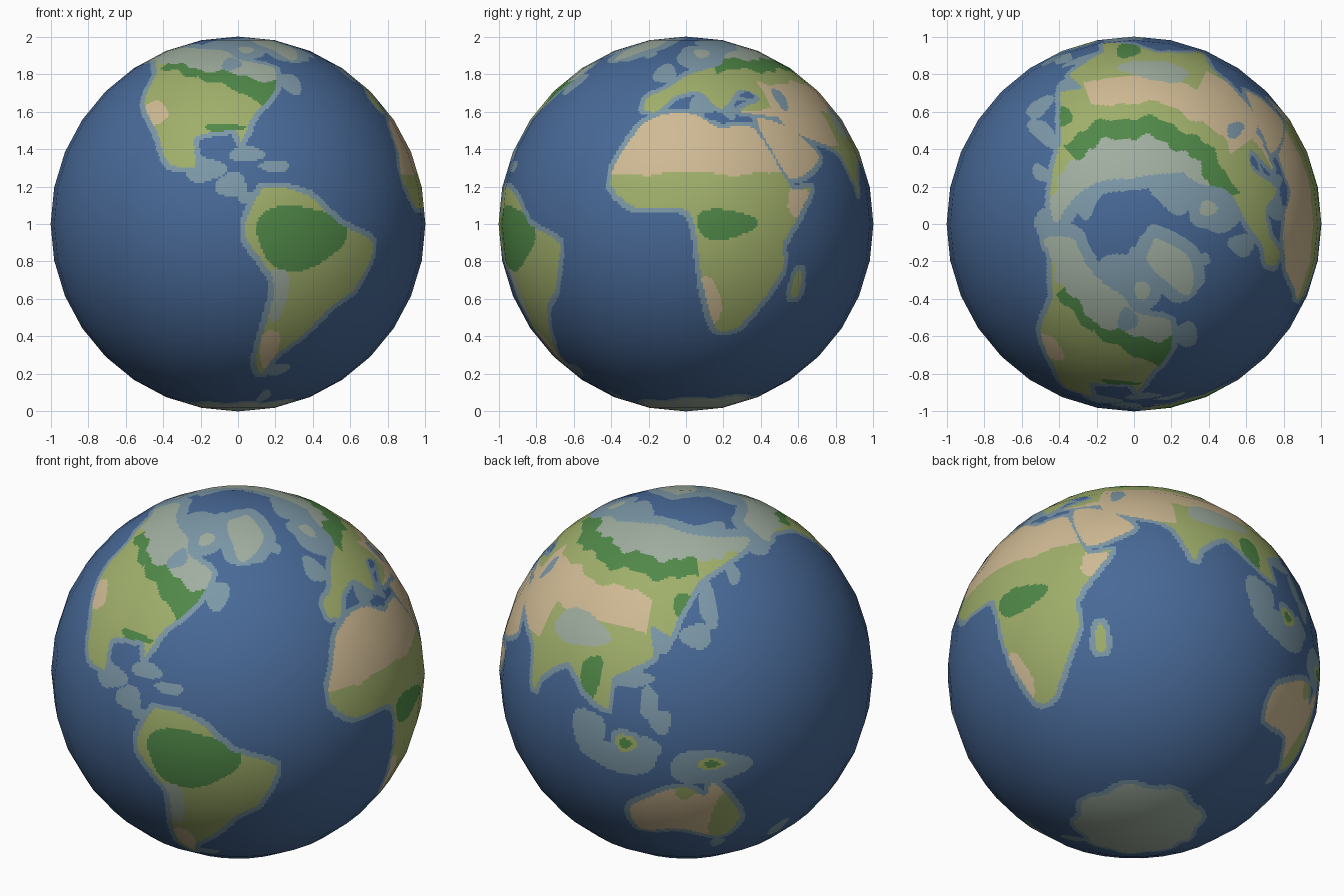
import bpy, math
from mathutils import Vector

if "Cube" in bpy.data.objects:
    bpy.data.objects.remove(bpy.data.objects["Cube"])

SEG, RINGS, K = 32, 16, 16          # coarse ball, and how finely each facet is cut for paint
C, R = SEG * K, RINGS * K
FRONT_LON = -82                     # longitude that faces -y
OCEAN, SHELF, TUNDRA, GREEN, FOREST, DESERT = range(6)
COLOURS = {"ocean_blue": "486997", "shelf_blue": "7c98a7", "tundra_grey": "a0aea0",
           "grass_green": "a0af6b", "forest_green": "508848", "desert_tan": "cfba94"}
LAND, SEA = (TUNDRA, GREEN, FOREST, DESERT), (OCEAN,)
ANY = (OCEAN, SHELF) + LAND
grid = [[OCEAN] * C for _ in range(R)]


def latitude(r):
    return 90 - (r + 0.5) * 180 / R


def longitude(c):
    return ((c + 0.5) * 360 / C + FRONT_LON + 180) % 360 - 180


def fill(colour, over, pts):
    """Scanline fill of an outline, only on top of the listed colours."""
    for r in range(R):
        lat, xs = latitude(r), []
        for a, b in zip(pts, pts[1:] + pts[:1]):
            if (a.y > lat) != (b.y > lat):
                lon = a.x + (lat - a.y) * (b.x - a.x) / (b.y - a.y)
                xs.append((lon - FRONT_LON) / 360 * C)
        xs.sort()
        for x0, x1 in zip(xs[::2], xs[1::2]):
            for c in range(math.ceil(x0 - 0.5), math.ceil(x1 - 0.5)):
                if grid[r][c % C] in over:
                    grid[r][c % C] = colour


def land(colour, *flat):
    """Rounded land outline through a few longitude, latitude pairs."""
    p = [Vector(flat[i:i + 2]) for i in range(0, len(flat), 2)]
    out = []
    for i in range(len(p)):
        a, b, c, d = p[i - 1], p[i], p[(i + 1) % len(p)], p[(i + 2) % len(p)]
        for t in (0, 0.25, 0.5, 0.75):
            h = t * t * (3 - 2 * t)
            out.append(b * (1 - h) + c * h + ((c - a) * (1 - t) - (d - b) * t) * t * (1 - t) * 0.35)
    fill(colour, ANY, out)


def blobs(colour, over, *items):
    """Wobbly ellipses: longitude, latitude, half width, half height."""
    for x, y, w, h in items:
        pts = []
        for k in range(SEG):
            a = 2 * math.pi * k / SEG
            s = 1 + 0.1 * math.sin(3 * a + x)
            pts.append(Vector((x + w * s * math.cos(a), y + h * s * math.sin(a))))
        fill(colour, over, pts)


def grow_shelf():
    """Shallow water band around every coast, wider in the far north."""
    coast = [(r, c) for r in range(1, R - 1) for c in range(C) if grid[r][c] in LAND
             and OCEAN in (grid[r-1][c], grid[r+1][c], grid[r][c-1], grid[r][(c+1) % C])]
    for r, c in coast:
        rad = (4 if latitude(r) > 64 else 2) * R / 180
        for dr in range(-int(rad), int(rad) + 1):
            q = min(max(r + dr, 0), R - 1)
            w = math.sqrt(rad * rad - dr * dr) / math.sin((q + 0.5) * math.pi / R)
            for dc in range(-int(w), int(w) + 1):
                if grid[q][(c + dc) % C] == OCEAN:
                    grid[q][(c + dc) % C] = SHELF


def climate(lon, lat):
    """Land colour by latitude bands."""
    wave = math.sin(lon * 0.2) + 0.6 * math.sin(lon * 0.47)
    if lon < -20 and lat > 25:                              # North America
        line = min(60, 60 - 0.15 * (lon + 130)) + wave
        depth = 4 if lon < -103 else max(0, 5 + (lon + 95) * 0.25)
        return TUNDRA if lat > line else FOREST if lat > line - depth and lon > -130 else GREEN
    if lat > 62 + wave:
        return TUNDRA
    if lat > 55 + wave and 24 < lon < 140:                  # northern forest
        return FOREST
    south = 15.7 if lon < 62 else 24 if lon < 73 else 37
    north = 37 if lon < 44 else 49
    if -20 < lon < 118 and south + wave * 0.5 < lat < north + wave:
        return DESERT
    return GREEN


# Continents: North America, South America, Africa, Europe, Asia, Arabia, Australia, Greenland
land(GREEN, -163, 61, -156, 71, -95, 68, -82, 62, -62, 57, -66, 45, -76, 36, -81, 26, -83, 30, -97, 28,
     -96, 18, -105, 19, -113, 31, -123, 40, -130, 54, -148, 61)
land(GREEN, -80, -3, -74, 11, -60, 9, -49, 0, -35, -6, -40, -20, -48, -26, -57, -37, -66, -45,
     -70, -54, -74, -45, -70, -19)
land(GREEN, -17, 14, -9, 31, 0, 36, 11, 36, 20, 31, 33, 31, 43, 11, 51, 11, 40, -5, 40, -15,
     28, -33, 19, -34, 13, -17, 9, 4, -8, 5)
land(GREEN, -9, 38, -8, 43, -1, 46, 9, 53, 28, 58, 40, 66, 62, 66, 62, 36, 29, 37, 41, 42, 32, 46,
     22, 38, 14, 45, 3, 43, -3, 37)
land(GREEN, 55, 68, 105, 76, 187, 66, 160, 60, 140, 54, 130, 42, 127, 36, 119, 39, 121, 29, 108, 21,
     108, 11, 99, 15, 90, 22, 80, 15, 77, 9, 71, 22, 57, 27, 47, 31, 45, 42)
land(DESERT, 35, 34, 43, 14, 58, 21, 48, 31)
land(DESERT, 114, -23, 131, -13, 139, -17, 142, -12, 152, -27, 147, -38, 131, -32, 116, -34)
land(TUNDRA, -44, 61, -22, 71, -25, 82, -62, 79, -52, 69)

# Islands, then climate and the southern ice cap by rule
blobs(GREEN, ANY, (47, -19, 2, 4.5), (114, 1, 3.5, 3), (141, -5, 4.5, 2))
blobs(TUNDRA, ANY, (20, 66, 6, 3), (-75, 69, 7, 3))
for r in range(R):
    for c in range(C):
        lon, lat = longitude(c), latitude(r)
        if grid[r][c] == GREEN:
            grid[r][c] = climate(lon, lat)
        if lat < 3.5 * math.cos(math.radians(lon - 80)) + math.sin(lon * 0.15) - 71:
            grid[r][c] = TUNDRA

# Local climate patches
blobs(FOREST, LAND, (-62, -4, 15, 10), (20, 0, 9.5, 4.7), (100, 20, 4, 7), (133, 46, 6, 4),
      (114, 1, 2, 1.6), (141, -5, 2.5, 1.2), (-87, 31, 7, 1.5))
blobs(DESERT, LAND, (-117, 36, 7, 5), (-69, -42, 4, 8), (15, -26, 5, 9), (46, 7, 5, 5))
blobs(TUNDRA, LAND, (90, 33, 13, 5.5), (-69, -22, 4, 9))
blobs(GREEN, LAND, (133, -14, 4, 4), (147, -28, 6, 11))

# Inland water, coastal shelf, and shallow island seas
blobs(SHELF, ANY, (51, 42, 3, 4.5), (-86, 59, 6, 4))
grow_shelf()
blobs(SHELF, SEA, (-93, 17, 7, 4), (-84, 12, 5, 4), (-79, 8, 3, 2), (-79, 22, 6, 2.5), (-70, 18, 5, 2),
      (-95, 74, 28, 7), (-75, 81, 17, 2.5), (-57, 49, 6, 5), (190, 63, 14, 5), (-19, 65, 5, 2),
      (-3, 54, 6, 5), (18, 62, 15, 9), (50, 74, 30, 6), (150, 74, 35, 3))
blobs(SHELF, SEA, (15, 40, 6, 4), (25, 37, 3, 3), (34, 44, 7, 3), (52, 27, 4, 3), (137, 36, 6, 4),
      (143, 46, 4, 8), (123, 35, 5, 5), (159, 56, 4, 5), (121, 15, 3, 5), (125, 9, 3.5, 4),
      (101, 3, 6, 7), (112, -4, 13, 5.5), (121, 0, 4, 4), (140, -6, 13, 6), (174, -41, 4, 5),
      (146, -42, 3, 3), (-63, -51, 7, 3), (-61, -68, 5, 5), (114, 22, 8, 3))
blobs(OCEAN, (SHELF,), (7, 40, 2, 1.5), (18, 35, 3, 1.3), (35, 43.5, 3.5, 1.2), (-91, 25, 4, 2))


# The ball: flat coarse facets cut into small painted faces
def corner(i, j):
    t, p = 2 * math.pi * i / SEG, math.pi * j / RINGS
    return Vector((math.sin(p) * math.sin(t), -math.sin(p) * math.cos(t), math.cos(p)))


def point(r, c):
    (j, v), (i, u) = divmod(r, K), divmod(c, K)
    left = corners[i][j].lerp(corners[i][j + 1], v / K)
    return left.lerp(corners[i + 1][j].lerp(corners[i + 1][j + 1], v / K), u / K)


def vid(r, c):
    return 0 if r == 0 else len(verts) - 1 if r == R else 1 + (r - 1) * C + c % C


corners = [[corner(i, j) for j in range(RINGS + 1)] for i in range(SEG + 1)]
verts = [Vector((0, 0, 1))] + [point(r, c) for r in range(1, R) for c in range(C)] + [Vector((0, 0, -1))]
faces = [tuple(dict.fromkeys((vid(r, c), vid(r + 1, c), vid(r + 1, c + 1), vid(r, c + 1))))
         for r in range(R) for c in range(C)]

mesh = bpy.data.meshes.new("globe")
mesh.from_pydata([(v.x, v.y, v.z + 1) for v in verts], [], faces)
for name, code in COLOURS.items():
    m = bpy.data.materials.new(name)
    rgb = [int(code[k:k + 2], 16) / 255 for k in (0, 2, 4)]
    m.diffuse_color = [((k + 0.055) / 1.055) ** 2.4 for k in rgb] + [1]
    m.use_nodes = True
    m.node_tree.nodes["Principled BSDF"].inputs["Base Color"].default_value = m.diffuse_color
    mesh.materials.append(m)
mesh.polygons.foreach_set("material_index", [colour for row in grid for colour in row])
mesh.shade_smooth()
mesh.normals_split_custom_set_from_vertices([tuple(v.normalized()) for v in verts])
bpy.context.collection.objects.link(bpy.data.objects.new("globe", mesh))
